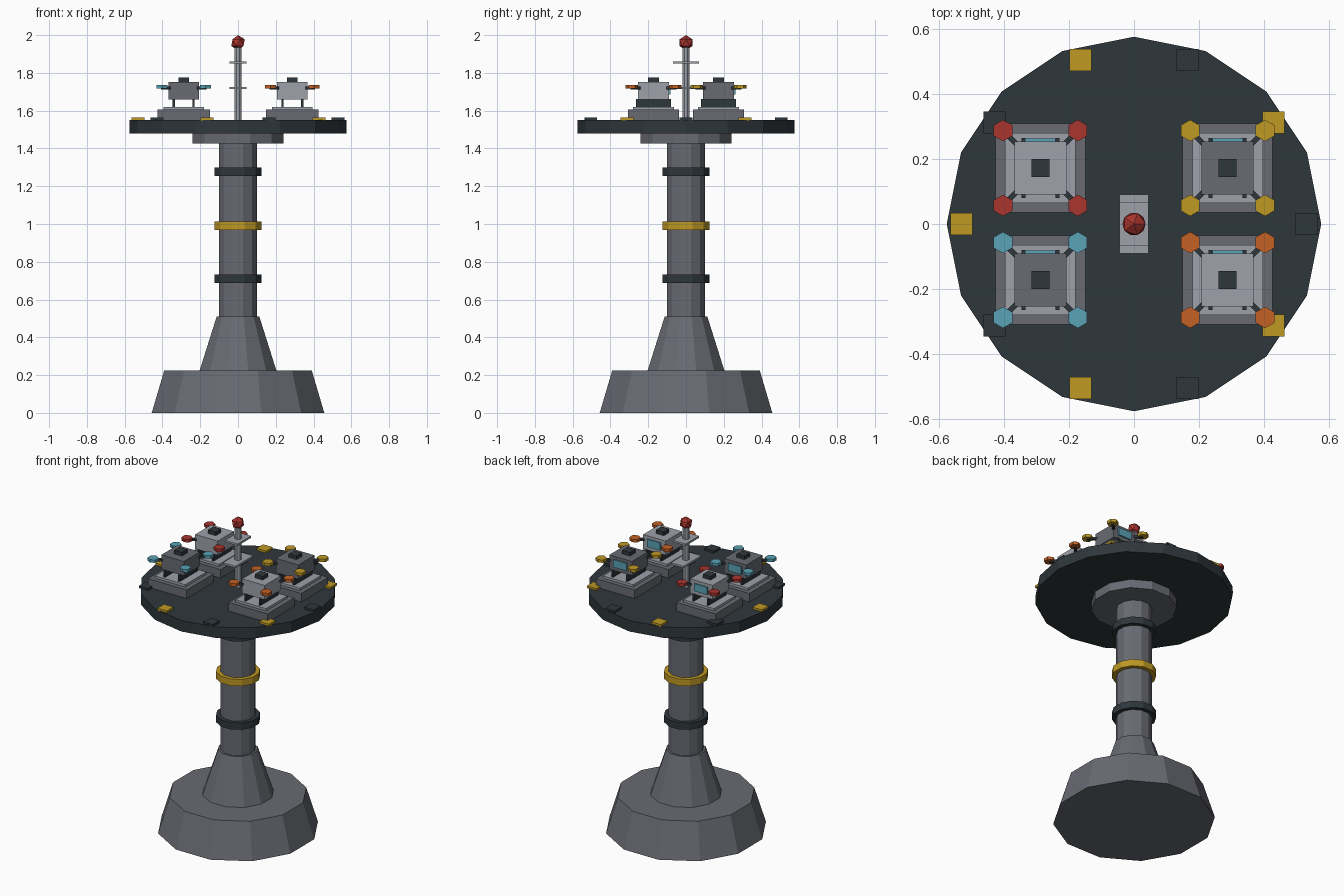
import bpy, math
from mathutils import Matrix

if "Cube" in bpy.data.objects:
    bpy.data.objects.remove(bpy.data.objects["Cube"])


def material(name, r, g, b):
    m = bpy.data.materials.new(name)
    m.diffuse_color = (r, g, b, 1)
    m.use_nodes = True
    m.node_tree.nodes["Principled BSDF"].inputs["Base Color"].default_value = (r, g, b, 1)
    return m


GREY = material("mid grey", .14, .146, .17)
LIGHT = material("light grey", .34, .36, .40)
DARK = material("dark slate", .028, .038, .045)
GOLD = material("gold", .52, .32, .018)
RED = material("red", .40, .035, .028)
TEAL = material("teal", .10, .37, .47)
ORANGE = material("orange", .55, .12, .017)


def finish(name, mat):
    ob = bpy.context.object
    ob.name = name
    ob.data.materials.append(mat)
    return ob


def prism(name, mat, sides, r1, r2, z1, z2, x=0, y=0, turn=0):
    """Upright prism or frustum; its first corner points along y before turning."""
    bpy.ops.mesh.primitive_cone_add(vertices=sides, radius1=r1, radius2=r2, depth=z2 - z1,
                                    location=(x, y, (z1 + z2) / 2),
                                    rotation=(0, 0, math.radians(turn)))
    return finish(name, mat)


def box(name, mat, x, y, z1, z2, half_x, half_y, turn=0):
    bpy.ops.mesh.primitive_cube_add(size=2, location=(x, y, (z1 + z2) / 2),
                                    rotation=(0, 0, math.radians(turn)))
    ob = finish(name, mat)
    ob.data.transform(Matrix.Diagonal((half_x, half_y, (z2 - z1) / 2, 1)))
    return ob


# Tower: foot, flare, column, collars and deck
prism("foot", GREY, 12, .473, .404, 0, .225, turn=15)
prism("flare", GREY, 12, .21, .117, .225, .51, turn=15)
prism("column", GREY, 12, .104, .104, .51, 1.43, turn=15)
for name, mat, z in (("lower_collar", DARK, .71), ("middle_collar", GOLD, .99),
                     ("upper_collar", DARK, 1.277)):
    prism(name, mat, 12, .13, .13, z - .022, z + .022, turn=15)
prism("deck_support", GREY, 12, .25, .25, 1.425, 1.48, turn=15)
prism("deck", DARK, 16, .575, .575, 1.48, 1.55)

# Alternating marker pads around the deck rim
for i in range(10):
    a = math.radians(36 * i)
    box("rim_marker", GOLD if i % 2 else DARK, .53 * math.cos(a), .53 * math.sin(a),
        1.548, 1.563, .034, .034)

# Mast with two cross plates and a beacon
prism("mast", LIGHT, 8, .021, .021, 1.55, 1.94, turn=22.5)
box("lower_cross_plate", LIGHT, 0, 0, 1.714, 1.726, .045, .09)
box("upper_cross_plate", LIGHT, 0, 0, 1.849, 1.861, .045, .068)
bpy.ops.mesh.primitive_ico_sphere_add(subdivisions=1, radius=.04, location=(0, 0, 1.96))
finish("beacon", RED)


def drone(x, y, body_mat, rotor_mat):
    # Landing pedestal
    box("pedestal", GREY, x, y, 1.55, 1.605, .138, .136)
    box("pedestal_plate", LIGHT, x, y, 1.605, 1.62, .108, .108)
    # Skids, body, top hatch and window
    for side in (-1, 1):
        box("skid", DARK, x + side * .052, y, 1.62, 1.662, .006, .092)
    box("body", body_mat, x, y, 1.66, 1.752, .08, .082)
    box("hatch", DARK, x, y, 1.752, 1.775, .028, .028)
    box("window", TEAL, x, y + .086, 1.685, 1.733, .047, .0045)
    # Arms and rotors at the corners
    for sx in (-1, 1):
        for sy in (-1, 1):
            box("arm", DARK, x + sx * .093, y + sy * .093, 1.713, 1.727,
                .032, .008, 45 * sx * sy)
            prism("rotor", rotor_mat, 6, .033, .033, 1.718, 1.737,
                  x + sx * .115, y + sy * .115)


drone(-.2875, .172, LIGHT, RED)
drone(.2875, .172, GREY, GOLD)
drone(-.2875, -.172, GREY, TEAL)
drone(.2875, -.172, LIGHT, ORANGE)
